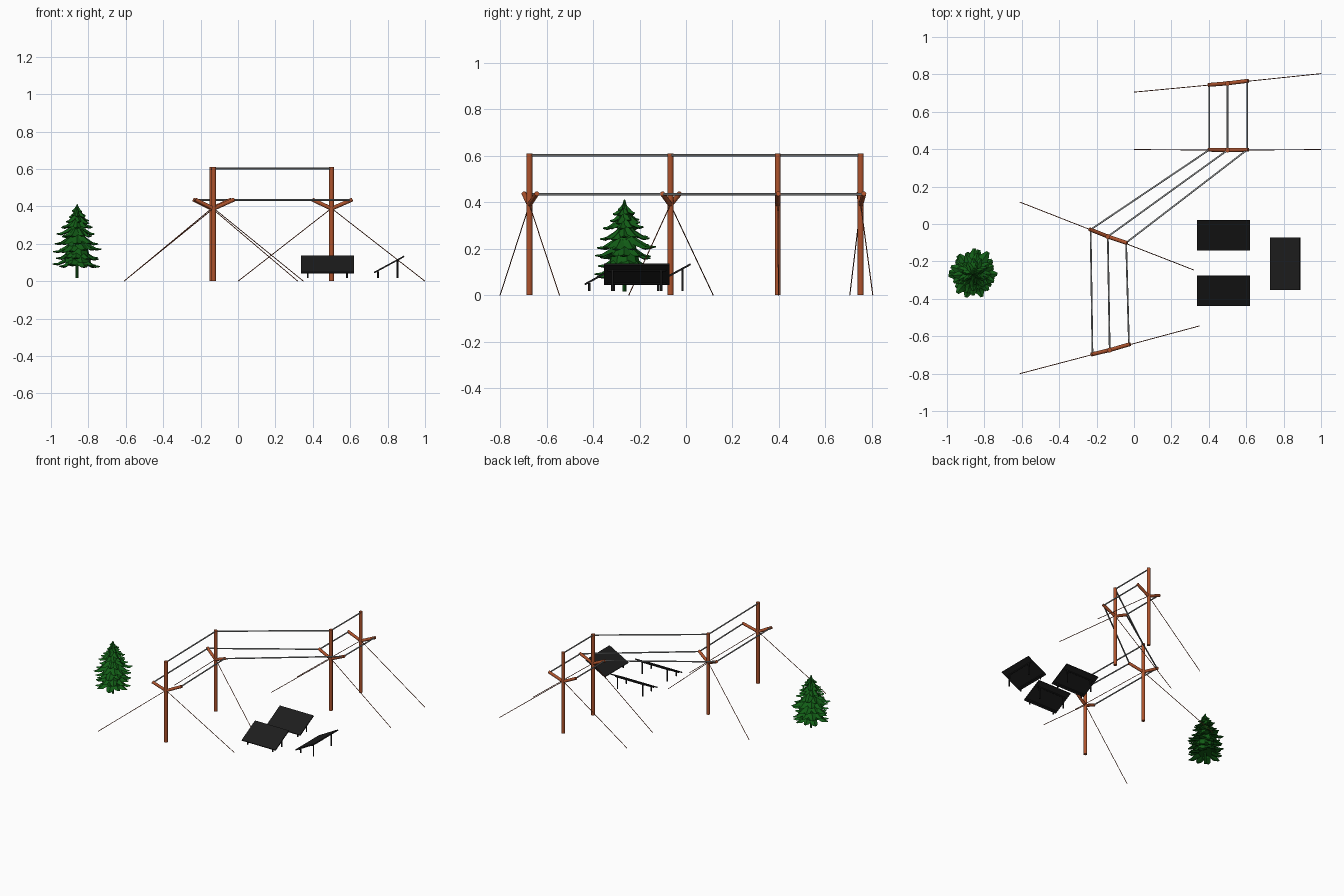
import bpy, bmesh, math, random
from mathutils import Vector, Matrix

if "Cube" in bpy.data.objects:
    bpy.data.objects.remove(bpy.data.objects["Cube"])

random.seed(4)


def material(name, rgb):
    m = bpy.data.materials.new(name)
    m.diffuse_color = (*rgb, 1)
    m.use_nodes = True
    m.node_tree.nodes["Principled BSDF"].inputs["Base Color"].default_value = m.diffuse_color
    return m


WOOD = material("brown_wood", (0.42, 0.085, 0.025))
CABLE = material("grey_cable", (0.30, 0.31, 0.31))
GUY = material("dark_guy", (0.25, 0.06, 0.025))
BLACK = material("panel_black", (0.012, 0.012, 0.012))
GREEN = material("fir_green", (0.006, 0.11, 0.008))


def finish(name, bm, mat):
    bmesh.ops.recalc_face_normals(bm, faces=bm.faces)
    me = bpy.data.meshes.new(name)
    bm.to_mesh(me)
    bm.free()
    me.materials.append(mat)
    ob = bpy.data.objects.new(name, me)
    bpy.context.collection.objects.link(ob)
    return ob


def smooth(ob):
    bpy.ops.object.select_all(action='DESELECT')
    ob.select_set(True)
    bpy.context.view_layer.objects.active = ob
    bpy.ops.object.shade_smooth_by_angle(angle=math.radians(40))


def add_rod(bm, a, b, r, n):
    a, b = Vector(a), Vector(b)
    d = b - a
    mat = Matrix.Translation((a + b) / 2) @ d.to_track_quat('Z', 'Y').to_matrix().to_4x4()
    bmesh.ops.create_cone(bm, cap_ends=True, segments=n, radius1=r, radius2=r,
                          depth=d.length, matrix=mat)


def rod(name, a, b, r, mat, n=16):
    bm = bmesh.new()
    add_rod(bm, a, b, r, n)
    smooth(finish(name, bm, mat))


# Power poles: (pole xy, left arm tip, right arm tip, left guy foot, right guy foot)
POLES = [
    ((-0.13, -0.674), (-0.222, -0.696), (-0.027, -0.644), (-0.61, -0.80), (0.35, -0.545)),
    ((-0.14, -0.067), (-0.232, -0.030), (-0.042, -0.100), (-0.61, 0.117), (0.32, -0.246)),
    ((0.50, 0.395), (0.403, 0.397), (0.605, 0.397), (0.0, 0.398), (1.0, 0.398)),
    ((0.50, 0.752), (0.403, 0.744), (0.605, 0.765), (0.0, 0.705), (1.0, 0.804)),
]
ARM_LOW, ARM_TIP, TOP = 0.388, 0.434, 0.61
for i, (p, l, r, gl, gr) in enumerate(POLES, 1):
    rod(f"pole_{i}", (*p, 0), (*p, TOP), 0.0128, WOOD, 20)
    for side, tip, foot in (("left", l, gl), ("right", r, gr)):
        root = Vector((*p, ARM_LOW))
        end = root + (Vector((*tip, ARM_TIP)) - root) * 1.06
        rod(f"{side}_arm_{i}", root, end, 0.0105, WOOD)
        rod(f"{side}_guy_wire_{i}", (*p, 0.39), (*foot, 0), 0.0022, GUY, 8)

# Three cables per span: one on the pole tops, two on the arm tips
for i in range(3):
    for k, (nm, z) in enumerate((("top", 0.602), ("left", 0.434), ("right", 0.434))):
        rod(f"{nm}_cable_{i + 1}", (*POLES[i][k], z), (*POLES[i + 1][k], z), 0.0048, CABLE, 10)


# Solar panels, low edge toward local -y
def solar_panel(i, cx, cy, turn):
    W, RUN, Z0, Z1 = 0.282, 0.160, 0.046, 0.133
    place = Matrix.Translation((cx, cy, 0)) @ Matrix.Rotation(turn, 4, 'Z')
    slope = math.atan2(Z1 - Z0, RUN)
    length = math.hypot(RUN, Z1 - Z0)
    tilt = Matrix.Translation((0, 0, (Z0 + Z1) / 2)) @ Matrix.Rotation(slope, 4, 'X')
    # slab
    bm = bmesh.new()
    bmesh.ops.create_cube(bm, size=1, matrix=place @ tilt @ Matrix.Diagonal((W, length, 0.008, 1)))
    finish(f"solar_panel_{i}", bm, BLACK)
    # four legs and two rails under the slab
    bm = bmesh.new()
    h = lambda y: (Z0 + Z1) / 2 + y * (Z1 - Z0) / RUN - 0.004
    for x in (-0.105, 0.105):
        for y in (-0.06, 0.045):
            add_rod(bm, (x, y, 0.017), (x, y, h(y)), 0.005, 12)
    for y in (-0.06, 0.045):
        add_rod(bm, (-0.125, y, h(y) - 0.004), (0.125, y, h(y) - 0.004), 0.004, 8)
    bm.transform(place)
    smooth(finish(f"panel_legs_{i}", bm, BLACK))


solar_panel(1, 0.478, -0.060, 0)
solar_panel(2, 0.478, -0.356, 0)
solar_panel(3, 0.808, -0.212, math.pi / 2)
# the third panel faces left: mirror its turn so the low edge is at -x
for nm in ("solar_panel_3", "panel_legs_3"):
    me = bpy.data.objects[nm].data
    me.transform(Matrix.Translation((0.808, -0.212, 0)) @ Matrix.Rotation(math.pi, 4, 'Z')
                 @ Matrix.Translation((-0.808, 0.212, 0)))

# Fir tree: trunk, inner core, and tiers of drooping blunt fronds
TX, TY = -0.86, -0.265
rod("tree_trunk", (TX, TY, 0.016), (TX, TY, 0.30), 0.008, GREEN, 8)
bm = bmesh.new()
bmesh.ops.create_cone(bm, cap_ends=True, segments=9, radius1=0.075, radius2=0.004, depth=0.31,
                      matrix=Matrix.Translation((TX, TY, 0.255)))
finish("tree_core", bm, GREEN)


def frond(bm, angle, z, rad, rise):
    """One branch: (distance, half width, height) stations joined as a flat diamond tube."""
    rot = Matrix.Translation((TX, TY, z)) @ Matrix.Rotation(angle, 4, 'Z')
    rows = []
    for d, w, h, t in ((0.05, 0.10, rise, 0.012), (0.45, 0.24, rise * 0.38, 0.016),
                       (0.78, 0.17, 0.004, 0.010), (1.0, 0.06, 0.003, 0.004)):
        x, w = rad * d, rad * w
        rows.append([bm.verts.new(rot @ Vector(c)) for c in
                     ((x, w, h - t * 0.5), (x, 0, h + t * 0.5), (x, -w, h - t * 0.5), (x, 0, h - t))])
    for a, b in zip(rows, rows[1:]):
        for k in range(4):
            j = (k + 1) % 4
            bm.faces.new((a[k], a[j], b[j], b[k]))
    bm.faces.new(rows[0])
    bm.faces.new(rows[-1])


TIERS = [(0.083, 0.130, 0.07), (0.120, 0.124, 0.07), (0.160, 0.128, 0.07),
         (0.204, 0.134, 0.07), (0.243, 0.106, 0.06), (0.282, 0.092, 0.055),
         (0.315, 0.070, 0.05), (0.344, 0.048, 0.04), (0.368, 0.030, 0.03)]
bm = bmesh.new()
for t, (z, rad, rise) in enumerate(TIERS):
    n = 10 if rad > 0.08 else 7
    for k in range(n):
        frond(bm, 2 * math.pi * (k + random.uniform(-0.15, 0.15)) / n + t * 0.95,
              z + random.uniform(-0.008, 0.010), rad * random.uniform(0.86, 1.05), rise)
bmesh.ops.create_cone(bm, cap_ends=True, segments=6, radius1=0.016, radius2=0.001, depth=0.05,
                      matrix=Matrix.Translation((TX, TY, 0.387)))
finish("tree_fronds", bm, GREEN)
